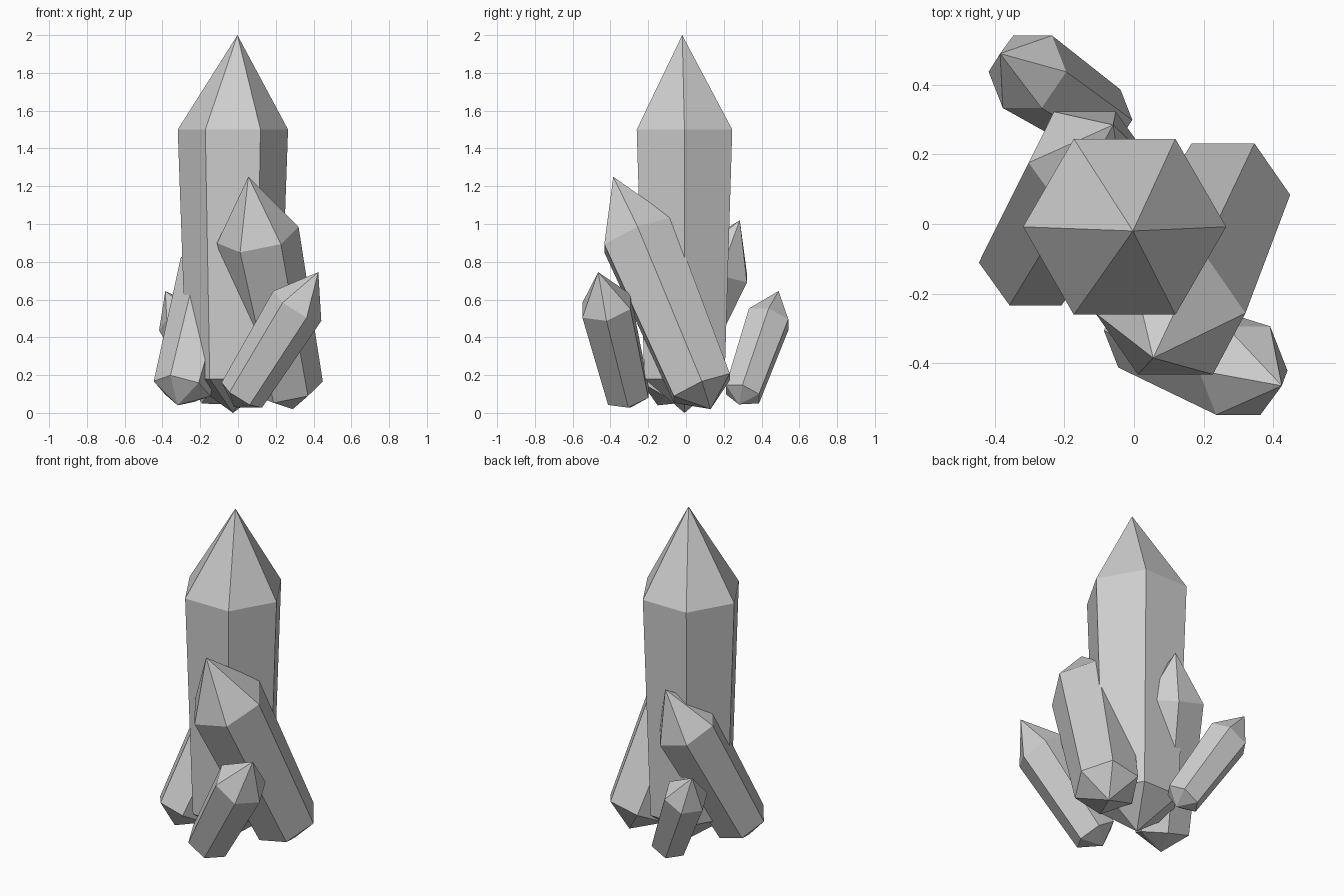
import bpy
import bmesh
from math import cos, sin, pi
from mathutils import Vector

SIDES = 6
COLLAR = 0.75      # where the shaft ends and the point begins, along the length
FOOT = 0.09        # where the blunt foot ends and the shaft begins
TAPER = 0.84       # foot radius relative to the collar radius

cube = bpy.data.objects.get("Cube")
if cube:
    bpy.data.objects.remove(cube, do_unlink=True)

grey = bpy.data.materials.new("crystal_grey")
grey.use_nodes = True
colour = (0.62, 0.62, 0.62, 1)
grey.diffuse_color = colour
grey.node_tree.nodes["Principled BSDF"].inputs["Base Color"].default_value = colour


def crystal(name, foot, tip, radius, tip_shift=(0, 0, 0)):
    """Six-sided tapered shaft with a long point on top and a blunt point below."""
    foot, tip = Vector(foot), Vector(tip)
    length = tip - foot
    axis = length.normalized()
    across = Vector((0, 1, 0)).cross(axis).normalized()
    depth = axis.cross(across)
    bm = bmesh.new()

    def ring(fraction, r):
        centre = foot + length * fraction
        angles = [2 * pi * i / SIDES for i in range(SIDES)]
        return [bm.verts.new(centre + r * (across * cos(a) + depth * sin(a)))
                for a in angles]

    low = ring(FOOT, radius * TAPER)
    high = ring(COLLAR, radius)
    bottom = bm.verts.new(foot)
    top = bm.verts.new(tip + Vector(tip_shift))
    for i in range(SIDES):
        j = (i + 1) % SIDES
        bm.faces.new((bottom, low[j], low[i]))
        bm.faces.new((low[i], low[j], high[j], high[i]))
        bm.faces.new((high[i], high[j], top))
    bmesh.ops.recalc_face_normals(bm, faces=bm.faces)
    mesh = bpy.data.meshes.new(name)
    bm.to_mesh(mesh)
    bm.free()
    mesh.materials.append(grey)
    obj = bpy.data.objects.new(name, mesh)
    bpy.context.collection.objects.link(obj)
    return obj


# Tall central crystal
crystal("main_crystal", (-0.027, -0.008, 0), (-0.027, -0.008, 2), 0.292, (0.024, -0.012, 0))
# Smaller crystals leaning out of the cluster
crystal("front_crystal", (0.29, 0.13, 0.02), (0.043, -0.385, 1.25), 0.22, (0.012, 0, 0))
crystal("front_left_crystal", (-0.02, -0.29, 0.03), (0.425, -0.465, 0.745), 0.15)
crystal("back_crystal", (-0.32, -0.15, 0.04), (-0.06, 0.285, 1.02), 0.184)
crystal("back_right_crystal", (-0.07, 0.28, 0.045), (-0.385, 0.49, 0.645), 0.126)
